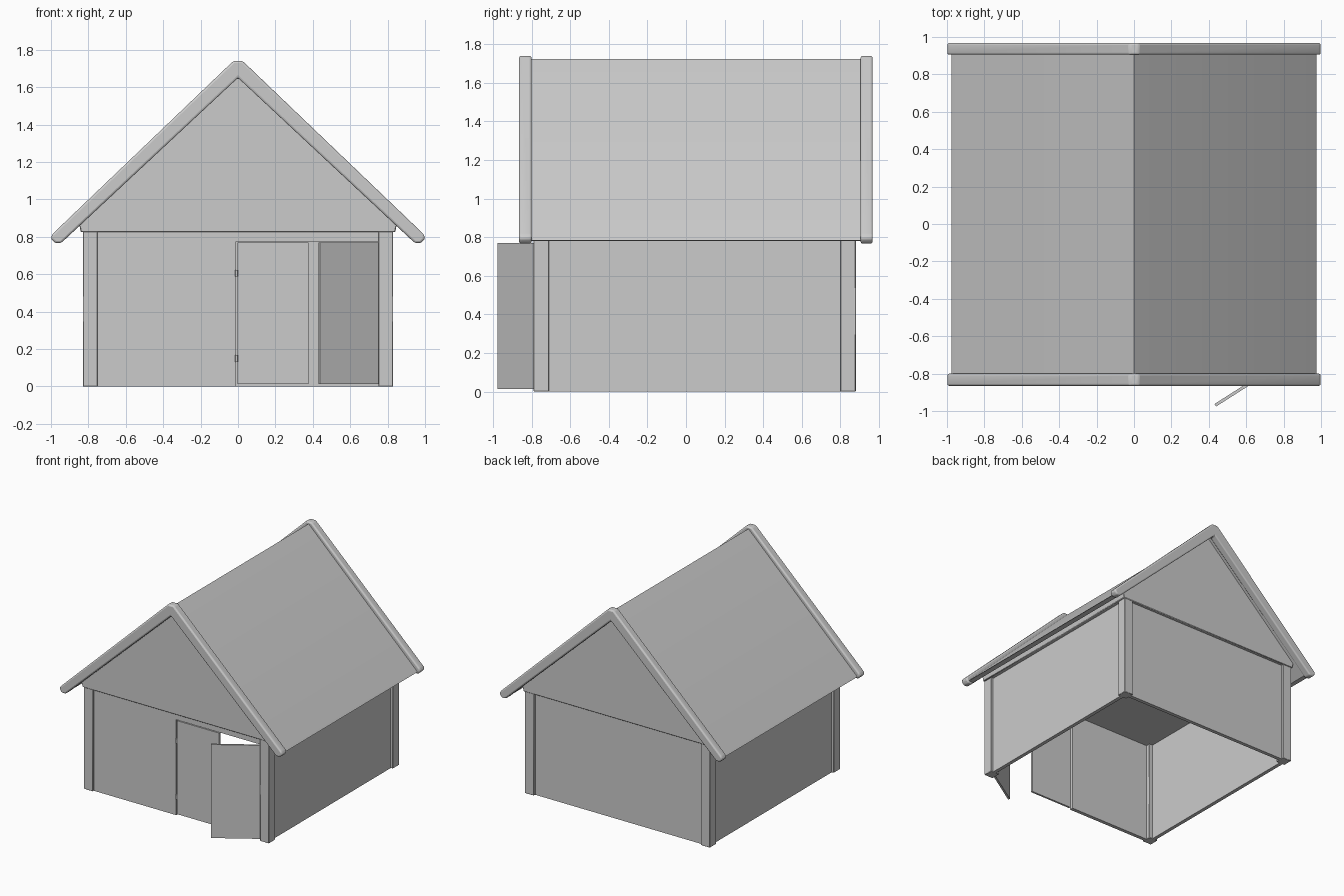
import bpy, bmesh
from math import radians
from mathutils import Matrix, Vector

if "Cube" in bpy.data.objects:
    bpy.data.objects.remove(bpy.data.objects["Cube"])


def finish(bm, name, bevel=0.0, segments=1):
    bmesh.ops.recalc_face_normals(bm, faces=bm.faces)
    me = bpy.data.meshes.new(name)
    bm.to_mesh(me)
    bm.free()
    ob = bpy.data.objects.new(name, me)
    bpy.context.collection.objects.link(ob)
    if bevel:
        mod = ob.modifiers.new("bevel", 'BEVEL')
        mod.width, mod.segments = bevel, segments
        mod.limit_method, mod.angle_limit = 'ANGLE', radians(25)
    bpy.ops.object.select_all(action='DESELECT')
    ob.select_set(True)
    bpy.context.view_layer.objects.active = ob
    bpy.ops.object.shade_smooth_by_angle(angle=radians(35))
    return ob


def box(name, x0, x1, y0, y1, z0, z1, bevel=0.0):
    bm = bmesh.new()
    bmesh.ops.create_cube(bm, size=1)
    for v in bm.verts:
        v.co = Vector((x0 + (v.co.x + .5) * (x1 - x0),
                       y0 + (v.co.y + .5) * (y1 - y0),
                       z0 + (v.co.z + .5) * (z1 - z0)))
    return finish(bm, name, bevel)


def prism(name, half, y0, y1, bevel=0.0, segments=1):
    """Mirror a half outline (x, z) from top to bottom centre, extrude along y."""
    pts = half + [(-x, z) for x, z in reversed(half) if x > 1e-6]
    bm = bmesh.new()
    face = bm.faces.new([bm.verts.new((x, y0, z)) for x, z in pts])
    ext = bmesh.ops.extrude_face_region(bm, geom=[face])
    verts = [g for g in ext["geom"] if isinstance(g, bmesh.types.BMVert)]
    bmesh.ops.translate(bm, verts=verts, vec=(0, y1 - y0, 0))
    return finish(bm, name, bevel, segments)


# Corner posts
for sx, side in ((-1, "left"), (1, "right")):
    xa, xb = sorted((sx * 0.75, sx * 0.83))
    box(f"front_{side}_post", xa, xb, -0.79, -0.71, 0, 0.83, 0.003)
    box(f"back_{side}_post", xa, xb, 0.80, 0.88, 0, 0.83, 0.003)
    # Side walls
    xa, xb = sorted((sx * 0.78, sx * 0.81))
    box(f"{side}_wall", xa, xb, -0.72, 0.81, 0, 0.83)

# Back wall, front wall and lintel over the doorway
box("back_wall", -0.76, 0.76, 0.83, 0.86, 0, 0.83)
box("front_wall", -0.76, -0.012, -0.775, -0.745, 0, 0.83)
box("door_lintel", -0.012, 0.76, -0.775, -0.745, 0.775, 0.83)

# Gable block with the ceiling as its underside
prism("gable", [(0, 1.66), (0.85, 0.868), (0.84, 0.825)], -0.795, 0.885, 0.004)

# Roof slopes
roof = [(0, 1.725), (0.965, 0.797), (0.976, 0.783), (0.935, 0.78), (0, 1.655)]
prism("roof", roof, -0.82, 0.92)

# Rounded verge boards at both ends
verge = [(0.025, 1.74), (0.995, 0.812), (1.0, 0.79), (0.978, 0.767),
         (0.945, 0.767), (0, 1.65)]
for name, y0, y1 in (("front", -0.865, -0.80), ("back", 0.905, 0.968)):
    prism(f"{name}_verge", verge, y0, y1, 0.014, 3)

# Double doors: the left leaf is shut, the right leaf swings outwards
box("left_door", -0.004, 0.376, -0.778, -0.762, 0.012, 0.77)
right = box("right_door", -0.38, 0, -0.008, 0.008, 0.012, 0.77)
right.matrix_world = Matrix.Translation((0.755, -0.765, 0)) @ Matrix.Rotation(radians(32.5), 4, 'Z')

# Hinges
for x, side in ((-0.008, "left"), (0.757, "right")):
    for z, level in ((0.15, "lower"), (0.605, "upper")):
        bm = bmesh.new()
        bmesh.ops.create_cone(bm, cap_ends=True, segments=12, radius1=0.007,
                              radius2=0.007, depth=0.036,
                              matrix=Matrix.Translation((x, -0.78, z)))
        finish(bm, f"{side}_{level}_hinge")
